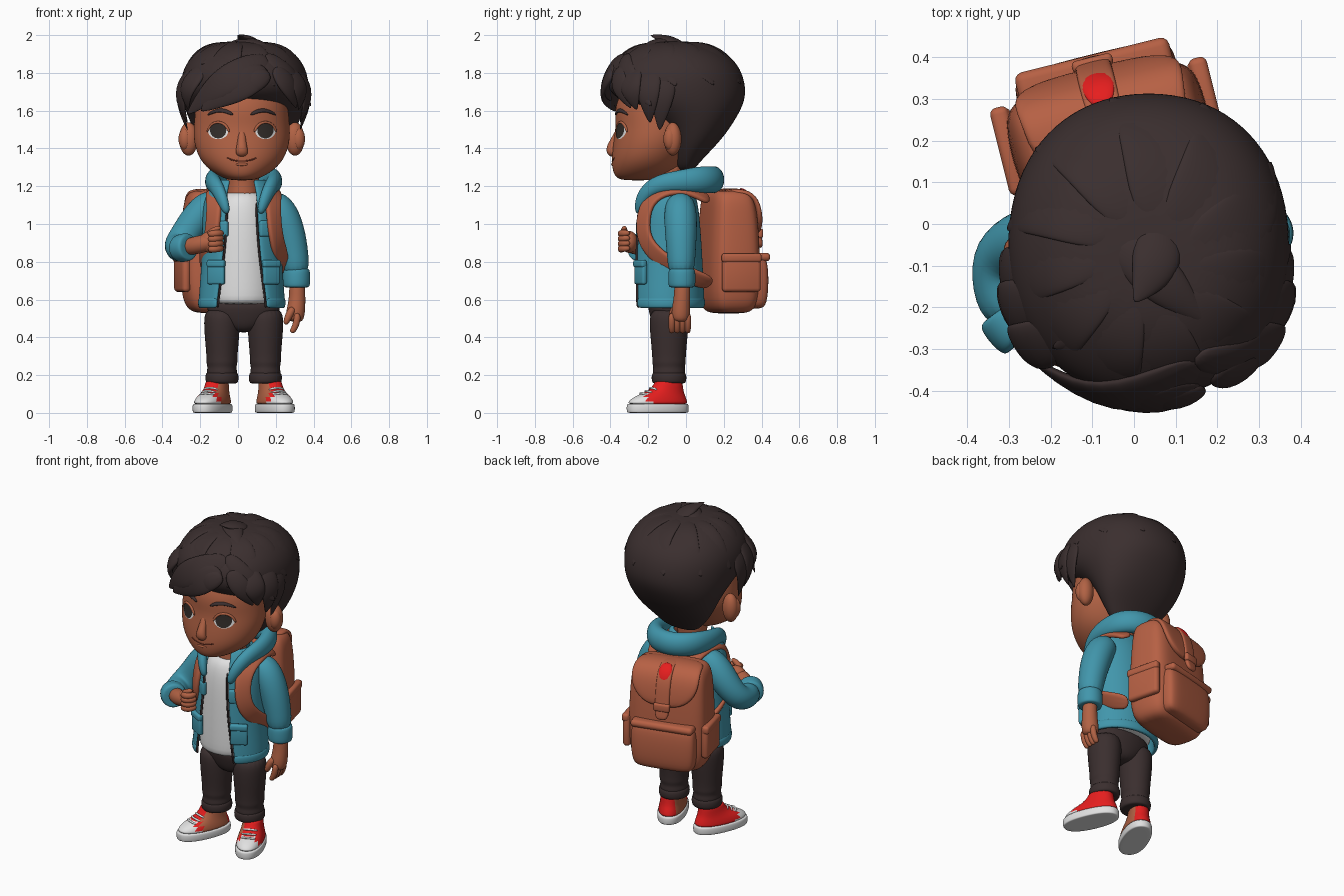
import bpy, bmesh, math
from mathutils import Vector, Matrix
from mathutils.bvhtree import BVHTree

def material(name, rgb):
    m = bpy.data.materials.new(name)
    m.diffuse_color = (*rgb, 1)
    return m

SKIN = material("skin brown", (.44, .122, .058))
PACK = material("pack tan", (.47, .118, .058))
TEAL = material("jacket teal", (.053, .305, .41))
RED = material("shoe red", (.79, .013, .013))
HAIR = material("dark brown", (.043, .028, .028))
WHITE = material("white", (.75, .75, .75))
EYE = material("eye dark", (.032, .026, .023))
LIP = material("lip brown", (.2, .04, .022))
CX = .03  # mirror line of the figure

def finish(name, bm, mats, M=None, sub=0, solid=0, bevel=0):
    if M: bm.transform(M)
    bmesh.ops.recalc_face_normals(bm, faces=bm.faces)
    me = bpy.data.meshes.new(name)
    bm.to_mesh(me); bm.free()
    for m in mats: me.materials.append(m)
    for p in me.polygons: p.use_smooth = True
    ob = bpy.data.objects.new(name, me)
    bpy.context.collection.objects.link(ob)
    if solid:
        s = ob.modifiers.new("thickness", 'SOLIDIFY'); s.thickness = solid; s.offset = 0
    if bevel:
        b = ob.modifiers.new("bevel", 'BEVEL'); b.width = bevel; b.segments = 3
    if sub:
        s = ob.modifiers.new("smooth", 'SUBSURF'); s.levels = s.render_levels = sub
    return ob

def skin(name, rings, mats, M=None, sub=2, closed=True, cap=True, solid=0, rule=None):
    """Bridge a list of point rings into one surface."""
    bm = bmesh.new()
    vs = [[bm.verts.new(p) for p in r] for r in rings]
    n = len(vs[0])
    for a, b in zip(vs, vs[1:]):
        for i in range(n if closed else n - 1):
            j = (i + 1) % n
            bm.faces.new((a[i], a[j], b[j], b[i]))
    if cap:
        bm.faces.new(vs[0]); bm.faces.new(vs[-1])
    if rule:
        for f in bm.faces: f.material_index = rule(f.calc_center_median())
    return finish(name, bm, mats, M, sub, solid)

def ring(cx, cy, z, rx, ry, p=2, n=20, gap=0):
    """Horizontal superellipse, optionally open at the front."""
    off = math.asin(gap / rx) if gap else 0
    k = n - 1 if gap else n
    pts = []
    for i in range(n):
        a = -math.pi / 2 + off + (2 * math.pi - 2 * off) * i / k
        c, s = math.cos(a), math.sin(a)
        pts.append(Vector((cx + rx * math.copysign(abs(c) ** (2 / p), c),
                           cy + ry * math.copysign(abs(s) ** (2 / p), s), z)))
    return pts

def loft(name, rows, mat, p=2, **kw):
    return skin(name, [ring(*r, p=p) for r in rows], [mat], **kw)

def sweep(name, pts, mat, centre=(0, 0, -50), M=None, p=2, n=10, sub=2):
    """Tube through (x,y,z,width,thickness); thickness faces away from centre."""
    P = [Vector(q[:3]) for q in pts]
    rings = []
    for i, q in enumerate(pts):
        t = (P[min(i + 1, len(P) - 1)] - P[max(i - 1, 0)]).normalized()
        nrm = P[i] - Vector(centre)
        nrm = (nrm - t * nrm.dot(t)).normalized()
        side = t.cross(nrm)
        rings.append([P[i] + side * v.x * q[3] + nrm * v.y * q[-1] for v in ring(0, 0, 0, 1, 1, p, n)])
    return skin(name, rings, [mat], M=M, sub=sub)

def blob(name, loc, r, mat, rot=0):
    bm = bmesh.new()
    bmesh.ops.create_uvsphere(bm, u_segments=24, v_segments=16, radius=1)
    return finish(name, bm, [mat], Matrix.Translation(loc) @ Matrix.Rotation(rot, 4, 'Z') @ Matrix.Diagonal((*r, 1)))

def box(name, loc, size, mat, rot=0, M=None, bevel=.012):
    bm = bmesh.new()
    bmesh.ops.create_cube(bm, size=1)
    T = Matrix.Translation(loc) @ Matrix.Rotation(rot, 4, 'Z') @ Matrix.Diagonal((*size, 1))
    return finish(name, bm, [mat], (M or Matrix()) @ T, bevel=bevel)

def mirror(pts):
    return [(2 * CX - q[0], *q[1:]) for q in pts]

def front_back(rows, cx):
    """(z, front y, back y, rx) -> ring rows"""
    return [(cx, (f + b) / 2, z, rx, (b - f) / 2) for z, f, b, rx in rows]

def surface(ob):
    bpy.context.view_layer.update()
    return BVHTree.FromObject(ob, bpy.context.evaluated_depsgraph_get())

# head, ears, nose, neck
head = loft("head", front_back([(1.23, -.34, -.17, .06), (1.25, -.378, -.1, .115), (1.29, -.392, -.04, .18),
    (1.35, -.397, 0, .232), (1.44, -.387, .05, .26), (1.52, -.373, .06, .258), (1.60, -.382, .06, .25),
    (1.68, -.36, .05, .24), (1.76, -.3, 0, .2)], .02), SKIN)
for s, x in ((-1, -.262), (1, .302)):
    blob("ear", (x, -.07, 1.45), (.052, .045, .088), SKIN, rot=s * .5)
    blob("ear_inner", (x + s * .018, -.085, 1.45), (.035, .035, .06), SKIN, rot=s * .5)
sweep("nose", [(.02, -.36, 1.50, .018, .012), (.02, -.378, 1.45, .022, .018), (.02, -.398, 1.40, .032, .03),
               (.02, -.395, 1.375, .036, .026), (.02, -.38, 1.362, .022, .014)], SKIN, centre=(.02, 50, 1.4))
loft("neck", [(.025, -.1, z, r, r) for z, r in ((1.1, .1), (1.18, .085), (1.25, .085), (1.33, .1))], SKIN)

# painted face details, projected onto the head
tree = surface(head)
def on_face(x, z, off):
    return tree.ray_cast(Vector((x, -2, z)), Vector((0, 1, 0)))[0] - Vector((0, off, 0))

def face_disc(name, x, z, rx, rz, off, mat):
    bm = bmesh.new()
    vs = [[bm.verts.new(on_face(x + k * rx * math.cos(i * math.pi / 12), z + k * rz * math.sin(i * math.pi / 12), off))
           for i in range(24)] for k in (.1, .4, .7, 1)]
    bm.faces.new(vs[0])
    for a, b in zip(vs, vs[1:]):
        for i in range(24):
            bm.faces.new((a[i], a[i - 1], b[i - 1], b[i]))
    finish(name, bm, [mat])

for s in (-1, 1):
    ex = .02 + s * .125
    face_disc("eye_white", ex, 1.493, .054, .044, .003, WHITE)
    face_disc("iris", ex, 1.496, .043, .043, .006, EYE)
    lid = [(-.06, -.01), (-.04, .033), (0, .048), (.04, .033), (.06, -.01)]
    sweep("upper_eyelid", [(*on_face(ex + a, 1.495 + b, .002), .008, .008) for a, b in lid], SKIN)
    brow = [(.045, 1.577, .006), (.08, 1.598, .014), (.13, 1.606, .013), (.185, 1.575, .005)]
    sweep("eyebrow", [(*on_face(.02 + s * a, z, .003), w, .008) for a, z, w in brow], HAIR, centre=(.02, 0, 1.3))
sweep("smile", [(*on_face(.02 + a, z, 0), .004) for a, z in
      ((-.08, 1.352), (-.05, 1.337), (0, 1.331), (.05, 1.337), (.08, 1.352))], LIP)
sweep("lower_lip", [(*on_face(.02 + a, 1.316, -.002), w) for a, w in ((-.035, .005), (0, .011), (.035, .005))], SKIN)

# hair mass
HC = Vector((.03, -.08, 1.66))
hair = loft("hair", front_back([(1.27, -.03, .03, .10), (1.33, -.06, .075, .16), (1.42, -.08, .165, .235),
    (1.50, -.12, .23, .275), (1.58, -.21, .28, .308), (1.64, -.33, .31, .33), (1.70, -.415, .322, .342),
    (1.78, -.43, .31, .342), (1.86, -.39, .27, .31), (1.93, -.3, .18, .24), (1.97, -.2, .05, .14)], CX + .005), HAIR, p=2.15)
def lock(pts, w=.1, t=.03):
    sweep("hair_lock", [(*q, w * f, t * f) for q, f in zip(pts, (.55, 1, .75, .06))], HAIR, centre=HC)
# swirl of locks round the crown, laid on the hair mass
tree_h = surface(hair)
for i in range(11):
    pts = []
    for j, lift in enumerate((-.012, -.004, .002, .008)):
        a, t = i * math.tau / 11 + .22 * j, .25 + .38 * j
        d = Vector((math.cos(a) * math.sin(t), math.sin(a) * math.sin(t), math.cos(t)))
        pts.append(tree_h.ray_cast(HC, d)[0] + d * lift)
    lock(pts, .1, .02)
# fringe and loose tufts
for i, f in enumerate([
    [(.17, -.325, 1.88), (0, -.43, 1.80), (-.15, -.395, 1.70), (-.275, -.30, 1.575)],
    [(.16, -.38, 1.82), (.04, -.437, 1.75), (-.1, -.41, 1.68), (-.2, -.37, 1.595)],
    [(.17, -.39, 1.80), (.09, -.425, 1.76), (.02, -.42, 1.71), (-.06, -.395, 1.65)],
    [(.14, -.32, 1.90), (.25, -.33, 1.81), (.335, -.25, 1.71), (.39, -.18, 1.62)],
    [(.19, -.36, 1.83), (.25, -.355, 1.76), (.29, -.33, 1.69), (.31, -.29, 1.61)],
    [(.1, .02, 1.93), (.0, -.14, 1.955), (-.1, -.26, 1.91), (-.2, -.30, 1.84)],
    [(-.06, -.03, 1.94), (.03, -.1, 1.965), (.1, -.17, 1.96), (.18, -.24, 1.93)],
    [(.05, .0, 1.94), (.06, -.07, 1.965), (.04, -.13, 1.985), (.0, -.19, 2.0)]]):
    lock(f, .1 if i < 2 else .07, .028)
for l in ([(-.16, -.18, 1.88), (-.29, -.2, 1.77), (-.315, -.2, 1.65), (-.265, -.19, 1.53)],
          [(-.2, -.1, 1.87), (-.30, -.12, 1.75), (-.31, -.13, 1.63), (-.265, -.14, 1.49)],
          [(-.16, -.25, 1.86), (-.24, -.3, 1.77), (-.285, -.29, 1.69), (-.26, -.26, 1.6)]):
    lock(l, .08, .027); lock(mirror(l), .08, .027)

# shirt, open jacket, hem, zip, hood
loft("shirt", [(.02, -.1, .575, .17, .16), (.02, -.1, .59, .19, .17), (.02, -.1, .8, .18, .165),
     (.02, -.1, 1.0, .175, .155), (.02, -.1, 1.12, .15, .135), (.025, -.1, 1.18, .09, .092)], WHITE)
coat = [(.555, .215, .182, .13), (.58, .22, .188, .13), (.7, .21, .182, .115), (.85, .2, .175, .095), (1.0, .2, .165, .085),
        (1.12, .195, .152, .08), (1.19, .155, .125, .072), (1.235, .115, .1, .06)]
skin("jacket", [ring(CX - .01, -.1, z, a, b, n=28, gap=g) for z, a, b, g in coat], [TEAL], closed=False, cap=False, solid=.022)
skin("jacket_hem", [ring(CX - .01, -.1, z, a, b, n=28, gap=.13) for z, a, b in
     ((.555, .22, .188), (.58, .225, .194), (.61, .222, .191))], [TEAL], closed=False, cap=False, solid=.018)
for s in (-1, 1):
    sweep("zip", [(CX - .01 + s * (g - .004), -.1 - b * math.sqrt(1 - (g / a) ** 2) - .006, z, .006, .008)
                  for z, a, b, g in coat[:6]], HAIR, centre=(CX, 0, .9))
hood = [(-.055, -.255, 1.05, .02, .02), (-.085, -.24, 1.14, .04, .03), (-.12, -.17, 1.21, .05, .038),
        (-.14, -.05, 1.225, .06, .045), (-.115, .07, 1.235, .075, .055), (-.05, .135, 1.235, .075, .06)]
sweep("hood", hood + [(CX, .155, 1.235, .075, .06)] + mirror(hood)[::-1], TEAL, centre=(CX, -.08, 1.23))
for s in (-1, 1):
    a = s * .5
    box("jacket_pocket", (CX + s * .145, -.24, .74), (.1, .03, .12), TEAL, rot=a)
    box("pocket_flap", (CX + s * .146, -.244, .79), (.105, .034, .04), TEAL, rot=a)
    box("chest_pocket", (CX + s * .12, -.235, .975), (.085, .03, .085), TEAL, rot=a)

# straight arm
DOWN = dict(centre=(0, -50, 0), n=14)
sweep("left_sleeve", [(.16, -.03, 1.14, .065), (.225, -.03, 1.08, .09), (.272, -.027, .96, .088), (.3, -.025, .83, .077),
      (.312, -.025, .72, .07)], TEAL, **DOWN)
sweep("left_cuff", [(.31, -.022, z, r) for z, r in ((.765, .06), (.76, .073), (.71, .075), (.668, .073), (.663, .06))], TEAL, **DOWN)
sweep("left_forearm", [(.312, -.02, .72, .042), (.314, -.02, .62, .044), (.31, -.025, .57, .048), (.303, -.028, .52, .052),
      (.298, -.03, .48, .042)], SKIN, **DOWN)
for i in range(4):
    y = -.075 + i * .028
    sweep("left_finger", [(.315, y, .53, .018), (.312, y, .48, .019), (.295, y, .44, .017), (.28, y, .425, .013)], SKIN, **DOWN)
sweep("left_thumb", [(.295, -.06, .56, .022), (.265, -.075, .51, .021), (.25, -.075, .465, .014)], SKIN, **DOWN)

# bent arm holding the strap
sweep("right_sleeve", [(-.11, -.03, 1.14, .065), (-.18, -.03, 1.08, .088), (-.255, -.04, .98, .087), (-.318, -.07, .89, .08),
      (-.322, -.15, .865, .075), (-.285, -.235, .875, .068)], TEAL, n=14)
sweep("right_cuff", [(-.315, -.2, .87, .06), (-.31, -.207, .87, .076), (-.285, -.24, .875, .077), (-.262, -.262, .88, .075),
      (-.258, -.266, .88, .06)], TEAL, n=14)
sweep("right_forearm", [(-.29, -.22, .875, .045), (-.23, -.275, .885, .05), (-.17, -.3, .9, .05), (-.12, -.31, .91, .042)], SKIN)
blob("right_palm", (-.145, -.3, .905), (.06, .045, .058), SKIN)
for i in range(4):
    z = .865 + i * .027
    sweep("right_finger", [(-.16, -.335, z, .018), (-.12, -.35, z + .003, .02), (-.09, -.33, z + .006, .019), (-.085, -.295, z + .006, .013)], SKIN)
sweep("right_thumb", [(-.16, -.315, .94, .02), (-.13, -.33, .965, .02), (-.09, -.325, .985, .012)], SKIN)

# trousers and shoes
loft("hips", [(CX, -.09, .425, .04, .05), (CX, -.09, .455, .12, .085), (CX, -.09, .52, .2, .105), (CX, -.09, .62, .2, .125)], HAIR)
for s in (-1, 1):
    x = CX + s * .115
    loft("trouser_leg", [(x, -.09, z, a, a * 1.08) for z, a in
         ((.56, .09), (.48, .098), (.38, .09), (.29, .082), (.265, .084), (.24, .076), (.215, .083), (.19, .076), (.17, .074))], HAIR)
    loft("trouser_cuff", [(x, -.09, z, a, a * 1.05) for z, a in
         ((.155, .07), (.158, .086), (.185, .09), (.212, .086), (.217, .07))], HAIR)
    M = Matrix.Translation((CX + s * .165, -.15, 0)) @ Matrix.Rotation(s * .4, 4, 'Z')
    loft("shoe_sole", [(0, 0, z, .084 - d, .176 - d) for z, d in ((0, .01), (.001, .002), (.025, 0), (.047, .002), (.049, .01))],
         WHITE, p=2.3, M=M)
    shoe = [(.04, 0, .078, .17), (.06, 0, .078, .168), (.085, .012, .072, .147), (.105, .035, .065, .114),
            (.13, .055, .06, .088), (.16, .062, .058, .077), (.17, .062, .052, .07)]
    skin("shoe_upper", [ring(0, y, z, a, b, p=2.2) for z, y, a, b in shoe], [RED, WHITE, SKIN], M=M,
         rule=lambda c: 1 if c.y < -.075 and c.z < .1 else 2 if c.x * s < -.04 and c.y > -.06 else 0)
    for y, z in ((-.095, .105), (-.067, .117), (-.04, .133)):
        sweep("shoelace", [(-.044, y + .02, z - .012, .007), (-.02, y, z, .007), (.02, y, z, .007), (.044, y + .02, z - .012, .007)],
              WHITE, M=M, n=6)

# backpack, turned a little
B = Matrix.Translation((-.06, .225, 0)) @ Matrix.Rotation(math.radians(14), 4, 'Z')
loft("backpack", [(0, 0, .525, .15, .07), (0, 0, .545, .205, .115), (0, 0, .62, .24, .14), (0, 0, .85, .245, .14), (0, 0, 1.05, .235, .128),
     (0, -.005, 1.13, .225, .115), (0, -.01, 1.17, .2, .095), (0, -.01, 1.18, .16, .06)], PACK, p=4, M=B)
loft("back_pocket", [(0, .12, .55, .15, .03), (0, .125, .57, .19, .055), (0, .125, .7, .2, .065), (0, .125, .82, .195, .055),
     (0, .12, .835, .16, .03)], PACK, p=4, M=B)
box("back_pocket_flap", (0, .14, .825), (.38, .09, .045), PACK, M=B, bevel=.02)
for s in (-1, 1):
    box("side_pocket", (s * .24, .01, .74), (.045, .21, .2), PACK, M=B, bevel=.02)
    box("side_pocket_flap", (s * .245, .01, .82), (.045, .215, .05), PACK, M=B, bevel=.016)
over = [(-.07, 1.163), (.05, 1.176), (.108, 1.13), (.132, 1.03), (.14, .94)]
C = (0, 0, .9)
sweep("pack_flap", [(0, y, z, w, .02) for (y, z), w in zip(over, (.19, .2, .21, .2, .1))], PACK, centre=C, M=B, p=4, n=16)
sweep("pack_strap", [(0, y + .015, z + .005, .045, .016) for y, z in over] + [(0, .175, .87, .04, .014)],
      PACK, centre=C, M=B, p=4, n=12)
sweep("red_tab", [(0, .06, 1.188, .025, .008), (0, .1, 1.167, .042, .012), (0, .13, 1.12, .042, .012), (0, .14, 1.07, .03, .008)],
      RED, centre=C, M=B, n=12)
box("pack_buckle", (0, .165, .95), (.1, .03, .05), PACK, M=B)
# shoulder straps
strap = [(.15, .13, 1.12), (.17, .03, 1.185), (.19, -.1, 1.19), (.185, -.2, 1.13), (.19, -.232, 1.02), (.205, -.222, .9),
         (.24, -.12, .8), (.22, .03, .72), (.15, .14, .68)]
for q in (strap, mirror(strap)):
    sweep("shoulder_strap", [(*v, .05, .017) for v in q], PACK, centre=(CX, -.08, .95), p=3.5, n=12)
